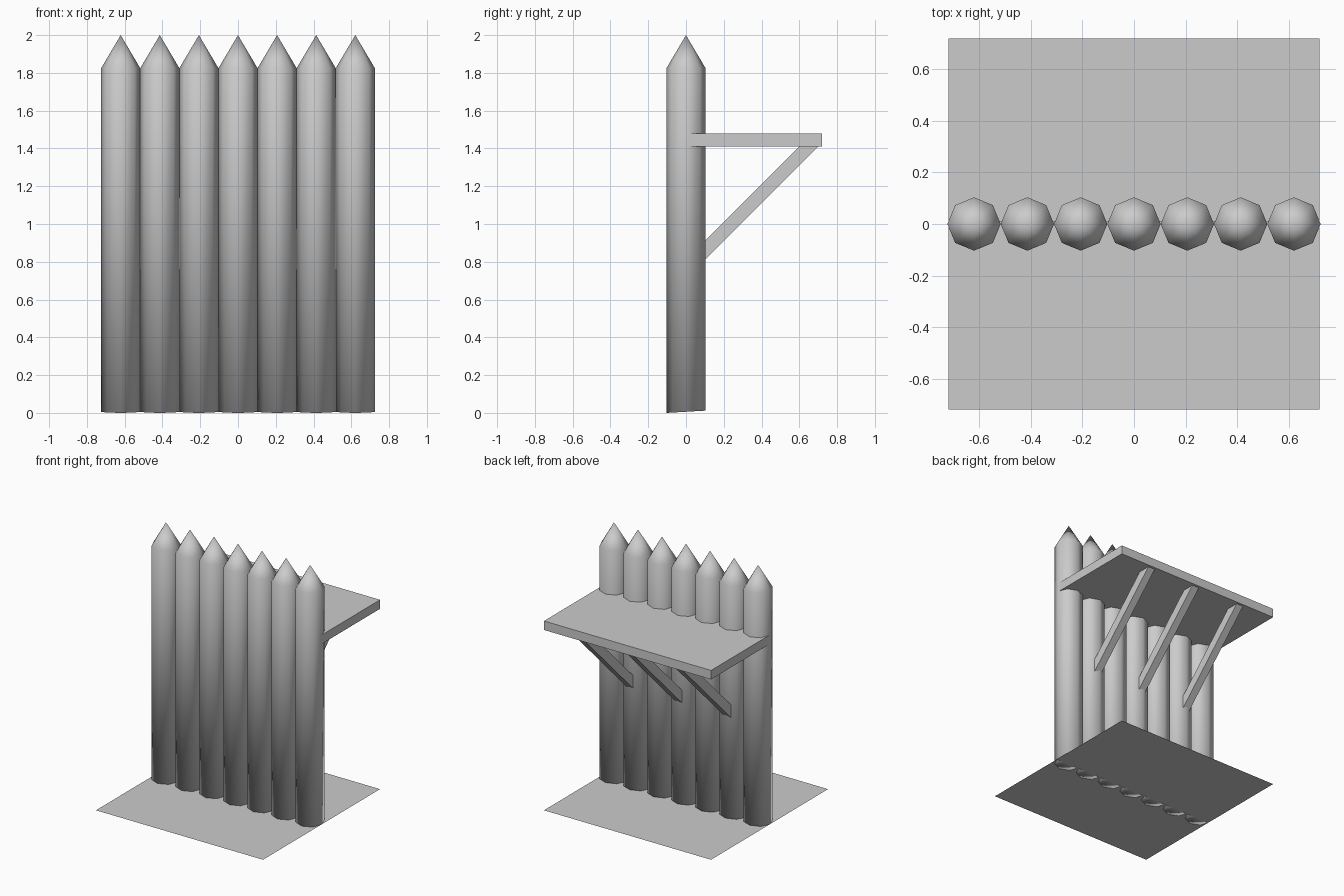
import bpy, bmesh, math
from mathutils import Matrix, Vector

cube = bpy.data.objects.get("Cube")
if cube:
    bpy.data.objects.remove(cube, do_unlink=True)

grey = bpy.data.materials.new("plain_grey")
grey.use_nodes = True
colour = (0.6, 0.6, 0.6, 1)
grey.diffuse_color = colour
grey.node_tree.nodes["Principled BSDF"].inputs["Base Color"].default_value = colour

HALF = 0.72        # half width of the wall, platform and ground
RADIUS = 0.1035    # post radius
SHOULDER = 1.825   # height where the posts start to taper


def finish(name, bm, smooth=False):
    bmesh.ops.recalc_face_normals(bm, faces=bm.faces)
    for f in bm.faces:
        f.smooth = smooth
    mesh = bpy.data.meshes.new(name)
    bm.to_mesh(mesh)
    bm.free()
    mesh.materials.append(grey)
    obj = bpy.data.objects.new(name, mesh)
    bpy.context.collection.objects.link(obj)
    return obj


def prism(name, profile, x0, x1):
    """Extrude a (y, z) profile along x."""
    bm = bmesh.new()
    face = bm.faces.new([bm.verts.new((x0, y, z)) for y, z in profile])
    ext = bmesh.ops.extrude_face_region(bm, geom=[face])
    verts = [v for v in ext["geom"] if isinstance(v, bmesh.types.BMVert)]
    bmesh.ops.translate(bm, verts=verts, vec=Vector((x1 - x0, 0, 0)))
    return finish(name, bm)


def post(name, x):
    """Eight-sided log with a pointed top and a slightly slanted foot."""
    bm = bmesh.new()
    rings = []
    for top in (False, True):
        ring = []
        for i in range(8):
            a = i * math.pi / 4
            z = SHOULDER if top else 0.006 * (1 + math.sin(a))
            ring.append(bm.verts.new((x + RADIUS * math.cos(a), RADIUS * math.sin(a), z)))
        rings.append(ring)
    foot = bm.verts.new((x, 0, 0.006))
    tip = bm.verts.new((x, 0, 2))
    low, high = rings
    for i in range(8):
        j = (i + 1) % 8
        bm.faces.new((low[i], low[j], high[j], high[i]))
        bm.faces.new((high[i], high[j], tip))
        bm.faces.new((low[j], low[i], foot))
    return finish(name, bm, smooth=True)


# Ground sheet
bm = bmesh.new()
bmesh.ops.create_grid(bm, x_segments=1, y_segments=1, size=HALF,
                      matrix=Matrix.Translation((0, 0, 0.005)))
finish("ground_sheet", bm)

# Row of pointed posts
for i in range(7):
    post(f"post_{i + 1}", (i - 3) * 2 * RADIUS)

# Walkway behind the wall
prism("walkway", [(0.01, 1.41), (HALF, 1.41), (HALF, 1.48), (0.01, 1.48)], -HALF, HALF)

# Diagonal braces under the walkway
for i in range(3):
    x = (i - 1) * 0.42
    prism(f"brace_{i + 1}", [(0.05, 0.76), (0.70, 1.41), (0.60, 1.41), (0.05, 0.86)],
          x - 0.03, x + 0.03)
